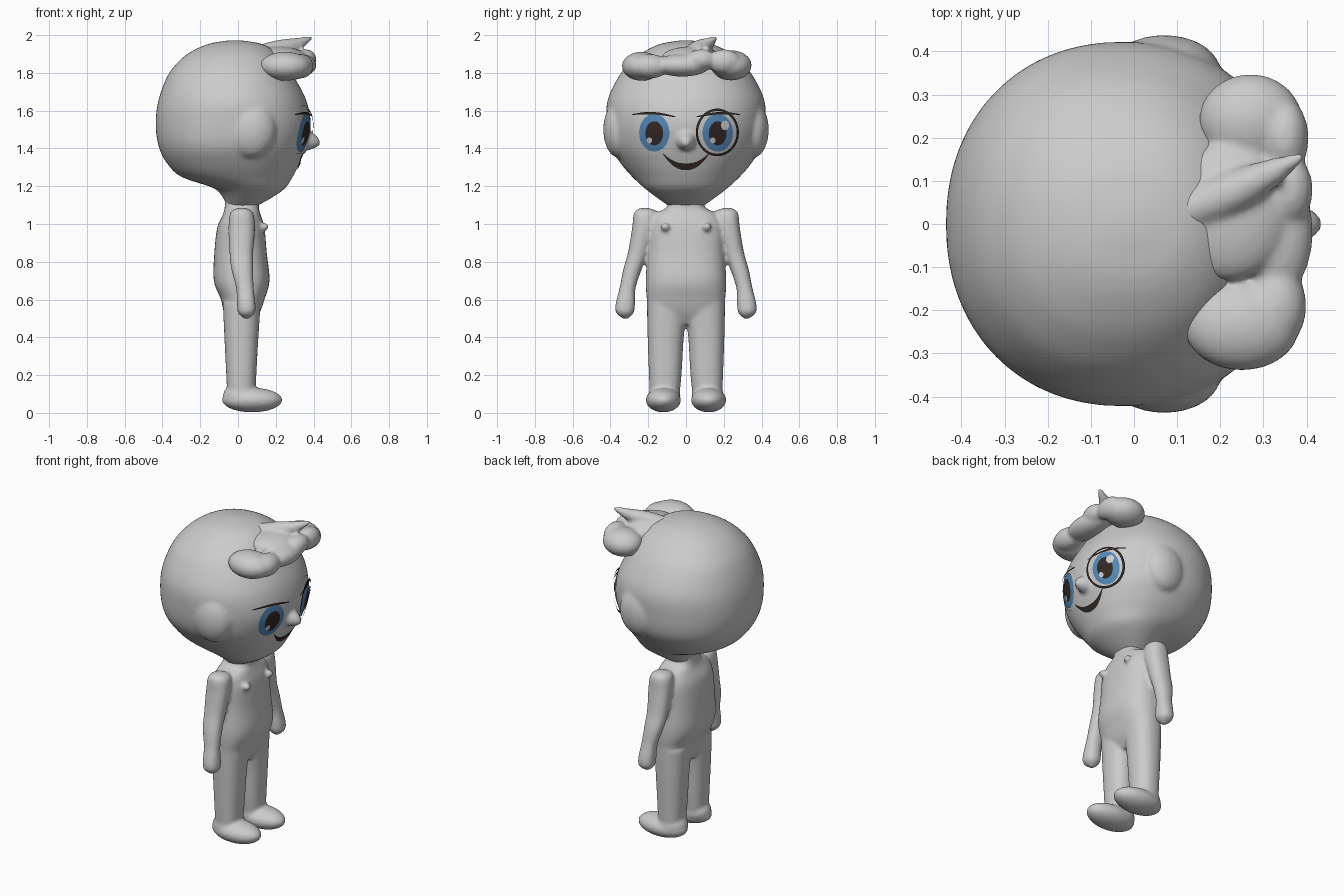
import bpy, bmesh, math
from mathutils import Vector, Matrix
from mathutils.bvhtree import BVHTree

if "Cube" in bpy.data.objects:
    bpy.data.objects.remove(bpy.data.objects["Cube"], do_unlink=True)


def material(name, rgb):
    mat = bpy.data.materials.new(name)
    mat.use_nodes = True
    mat.diffuse_color = (*rgb, 1)
    bsdf = next(n for n in mat.node_tree.nodes if n.type == "BSDF_PRINCIPLED")
    bsdf.inputs["Base Color"].default_value = (*rgb, 1)
    bsdf.inputs["Roughness"].default_value = 0.7
    return mat


CLAY = material("clay grey", (0.6, 0.6, 0.6))
BLUE = material("iris blue", (0.09, 0.25, 0.48))
BROWN = material("dark brown", (0.035, 0.022, 0.018))
GLINT = material("glint grey", (0.62, 0.62, 0.62))


def spline(rows, steps=5):
    """Smoothly interpolate between rows of numbers."""
    rows = [Vector(r) for r in rows]
    ext = [rows[0]] + rows + [rows[-1]]
    out = []
    for i in range(len(rows) - 1):
        a, b, c, d = ext[i:i + 4]
        for k in range(steps):
            t = k / steps
            out.append(b + (c - a) * (t / 2)
                       + (a * 2 - b * 5 + c * 4 - d) * (t * t / 2)
                       + (b * 3 - a - c * 3 + d) * (t ** 3 / 2))
    return out + [rows[-1]]


def loft(bm, rows, power=2.0, sides=48):
    """Stack of rounded sections; each row is z, x min, x max, y min, y max."""
    rings = []
    for z, x0, x1, y0, y1 in spline(rows):
        ring = []
        for i in range(sides):
            c, s = (f(math.tau * i / sides) for f in (math.cos, math.sin))
            c = math.copysign(abs(c) ** (2 / power), c)
            s = math.copysign(abs(s) ** (2 / power), s)
            ring.append(bm.verts.new(((x0 + x1 + (x1 - x0) * c) / 2,
                                      (y0 + y1 + (y1 - y0) * s) / 2, z)))
        rings.append(ring)
    for a, b in zip(rings, rings[1:]):
        for i in range(sides):
            j = (i + 1) % sides
            bm.faces.new((a[i], a[j], b[j], b[i]))
    bm.faces.new(rings[0][::-1])
    bm.faces.new(rings[-1])


def ball(bm, centre, radii):
    m = Matrix.Translation(centre) @ Matrix.Diagonal((*radii, 1))
    bmesh.ops.create_uvsphere(bm, u_segments=32, v_segments=20, radius=1, matrix=m)


def trail(bm, points):
    """Tapering lock made of overlapping balls; points are x, y, z, radius."""
    for x, y, z, r in spline(points, 10):
        ball(bm, (x, y, z), (r, r, r))


def add_object(name, bm, mat):
    mesh = bpy.data.meshes.new(name)
    bm.to_mesh(mesh)
    bm.free()
    mesh.materials.append(mat)
    mesh.shade_smooth()
    obj = bpy.data.objects.new(name, mesh)
    bpy.context.scene.collection.objects.link(obj)
    return obj


def fuse(name, bm, voxel=0.012, rounds=5):
    """Melt the overlapping forms into one smooth skin."""
    bmesh.ops.recalc_face_normals(bm, faces=bm.faces)
    obj = add_object(name, bm, CLAY)
    remesh = obj.modifiers.new("Fuse", "REMESH")
    remesh.mode, remesh.voxel_size = "VOXEL", voxel
    remesh.use_smooth_shade = True
    smooth = obj.modifiers.new("Soften", "SMOOTH")
    smooth.factor, smooth.iterations = 0.5, rounds
    return obj


# Body: torso, arms, legs and feet
bm = bmesh.new()
torso = [(0.47, -0.05, 0.08, 0.12), (0.53, -0.075, 0.115, 0.195),
         (0.6, -0.09, 0.14, 0.207), (0.7, -0.128, 0.167, 0.213),
         (0.85, -0.125, 0.152, 0.205), (0.98, -0.11, 0.14, 0.2),
         (1.05, -0.08, 0.12, 0.17), (1.09, -0.07, 0.11, 0.1),
         (1.16, -0.07, 0.12, 0.09)]
loft(bm, [(z, a, b, -w, w) for z, a, b, w in torso], power=2.5)
arm = [(1.085, 0.0, 0.04, 0.2, 0.24), (1.06, -0.04, 0.08, 0.15, 0.275),
       (0.98, -0.05, 0.09, 0.16, 0.285), (0.85, -0.045, 0.08, 0.2, 0.307),
       (0.76, -0.035, 0.08, 0.235, 0.332), (0.66, -0.01, 0.083, 0.267, 0.352),
       (0.58, -0.005, 0.092, 0.27, 0.372), (0.53, 0.0, 0.09, 0.277, 0.37),
       (0.497, 0.035, 0.055, 0.31, 0.33)]
leg = [(0.05, -0.055, 0.09, 0.04, 0.19), (0.2, -0.062, 0.097, 0.024, 0.196),
       (0.4, -0.072, 0.108, 0.012, 0.203), (0.58, -0.08, 0.12, -0.01, 0.207)]
for side in (1, -1):
    for limb in (arm, leg):
        loft(bm, [(z, a, b, side * c, side * d) for z, a, b, c, d in limb], power=2.3)
    ball(bm, (0.075, side * 0.12, 0.068), (0.16, 0.093, 0.065))
    ball(bm, (0.02, side * 0.115, 0.09), (0.1, 0.085, 0.07))
    ball(bm, (0.14, side * 0.11, 0.985), (0.022, 0.024, 0.022))
fuse("body", bm, voxel=0.01)

# Head with ears and nose
bm = bmesh.new()
skull = [(1.09, -0.06, 0.09, 0.085), (1.14, -0.08, 0.18, 0.155),
         (1.19, -0.13, 0.25, 0.22), (1.25, -0.3, 0.29, 0.285),
         (1.32, -0.375, 0.325, 0.345), (1.41, -0.42, 0.36, 0.4),
         (1.53, -0.436, 0.385, 0.42), (1.66, -0.42, 0.36, 0.414),
         (1.79, -0.37, 0.29, 0.35), (1.87, -0.305, 0.24, 0.28),
         (1.92, -0.235, 0.19, 0.21), (1.955, -0.15, 0.12, 0.13),
         (1.972, -0.05, 0.02, 0.03)]
loft(bm, [(z, a, b, -w, w) for z, a, b, w in skull], power=2.15, sides=64)
for side in (1, -1):
    ball(bm, (0.07, side * 0.355, 1.5), (0.13, 0.083, 0.15))
trail(bm, [(0.37, 0, 1.44, 0.05), (0.4, 0, 1.435, 0.034), (0.418, 0, 1.425, 0.018)])
head = fuse("head", bm)

# Hair: side curls, fringe and an upturned tuft
bm = bmesh.new()
for centre, radii in (
        ((0.25, -0.235, 1.835), (0.135, 0.105, 0.077)),
        ((0.33, -0.19, 1.835), (0.07, 0.1, 0.065)),
        ((0.33, -0.02, 1.84), (0.085, 0.15, 0.06)),
        ((0.36, 0.08, 1.87), (0.055, 0.08, 0.055)),
        ((0.27, 0.24, 1.84), (0.12, 0.108, 0.08)),
        ((0.35, 0.2, 1.86), (0.055, 0.09, 0.065)),
        ((0.22, 0.03, 1.88), (0.14, 0.16, 0.06))):
    ball(bm, centre, radii)
trail(bm, [(0.12, 0.03, 1.9, 0.05), (0.22, 0.07, 1.925, 0.05),
           (0.32, 0.12, 1.955, 0.032), (0.385, 0.155, 1.985, 0.012)])
fuse("hair", bm, voxel=0.01, rounds=8)

# Face details are thin sheets laid onto the head
bpy.context.view_layer.update()
skin = BVHTree.FromObject(head, bpy.context.evaluated_depsgraph_get())


def sheet(name, mat, lift, shape, across, along=48):
    bm = bmesh.new()
    grid = []
    for i in range(along + 1):
        row = []
        for j in range(across + 1):
            y, z = shape(i / along, j / across)
            hit = skin.ray_cast(Vector((1, y, z)), Vector((-1, 0, 0)))[0]
            row.append(bm.verts.new(((hit.x if hit else 0.3) + lift, y, z)))
        grid.append(row)
    for a, b in zip(grid, grid[1:]):
        for j in range(across):
            bm.faces.new((a[j], b[j], b[j + 1], a[j + 1]))
    bmesh.ops.remove_doubles(bm, verts=bm.verts, dist=0.00001)
    bm.normal_update()
    bmesh.ops.reverse_faces(bm, faces=[f for f in bm.faces if f.normal.x < 0])
    return add_object(name, bm, mat)


def oval(name, mat, lift, y, z, ry, rz, inner=0.0):
    def shape(u, v):
        r, a = inner + (1 - inner) * v, math.tau * u
        return y + ry * r * math.cos(a), z + rz * r * math.sin(a)
    sheet(name, mat, lift, shape, 2 if inner else 6)


for label, side in (("left", 1), ("right", -1)):
    y = side * 0.168
    oval(label + "_eye_white", CLAY, 0.004, y, 1.5, 0.1, 0.13)
    oval(label + "_iris", BLUE, 0.008, y, 1.483, 0.08, 0.1)
    oval(label + "_pupil", BROWN, 0.011, y, 1.48, 0.047, 0.064)
    oval(label + "_small_glint", GLINT, 0.014, y - 0.026, 1.443, 0.014, 0.016)

    def brow(u, v, side=side):
        width = 0.013 * math.sin(math.pi * (0.1 + 0.8 * u))
        return (side * (0.055 + 0.23 * u),
                1.567 + 0.02 * math.sin(math.pi * u * 0.8) + width * (v - 0.5))
    sheet(label + "_eyebrow", BROWN, 0.014, brow, 2)

oval("left_large_glint", GLINT, 0.014, 0.207, 1.522, 0.022, 0.025)
oval("monocle", BROWN, 0.018, 0.166, 1.485, 0.114, 0.126, inner=0.9)


# Smile: a crescent, thickest in the middle
def smile(u, v):
    t = 2 * u - 1
    bottom = 1.285 + 0.085 * abs(t) ** 2.2
    return 0.122 * t, bottom + (0.006 + 0.03 * (1 - t * t)) * v


sheet("mouth", BROWN, 0.006, smile, 4)
